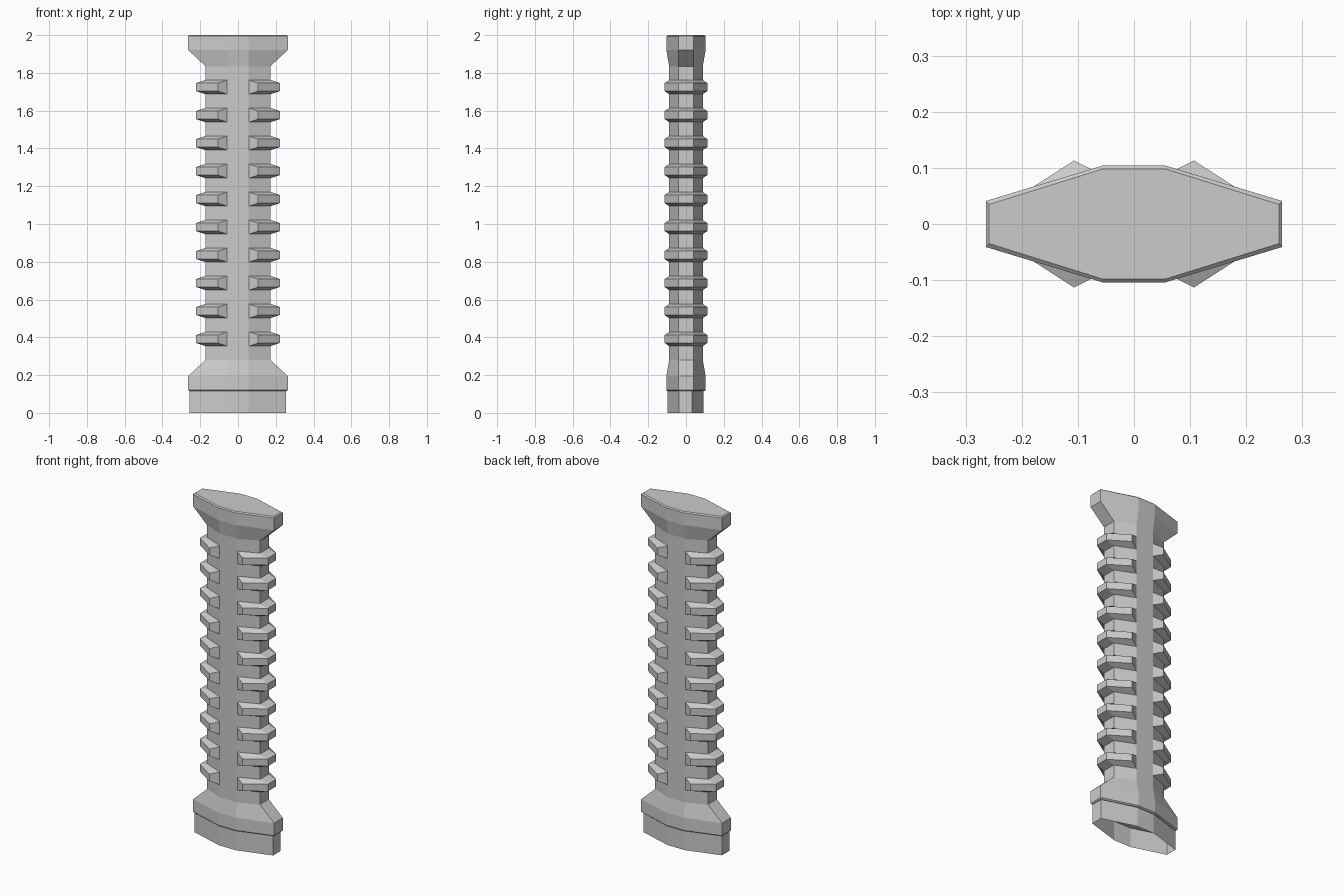
import bpy, bmesh

if "Cube" in bpy.data.objects:
    bpy.data.objects.remove(bpy.data.objects["Cube"])


def section(half_x, end_y, half_y, z, flat=0.056):
    """Eight-sided elongated outline at height z."""
    q = [(half_x, -end_y), (half_x, end_y), (flat, half_y), (-flat, half_y),
         (-half_x, end_y), (-half_x, -end_y), (-flat, -half_y), (flat, -half_y)]
    return [(x, y, z) for x, y in q]


def loft(name, rings, cap_bottom=True, cap_top=True, closed=True):
    """Skin a stack of rings with flat quads."""
    bm = bmesh.new()
    loops = [[bm.verts.new(p) for p in r] for r in rings]
    n = len(loops[0])
    for a, b in zip(loops, loops[1:]):
        for i in range(n if closed else n - 1):
            j = (i + 1) % n
            bm.faces.new((a[i], a[j], b[j], b[i]))
    if cap_bottom:
        bm.faces.new(list(reversed(loops[0])))
    if cap_top:
        bm.faces.new(loops[-1])
    bm.normal_update()
    me = bpy.data.meshes.new(name)
    bm.to_mesh(me)
    bm.free()
    ob = bpy.data.objects.new(name, me)
    bpy.context.collection.objects.link(ob)
    return ob


# Grip column with flared collar at each end
FLANGE = (0.264, 0.041, 0.104)
CAP = (0.258, 0.035, 0.098)
SHAFT = (0.172, 0.041, 0.089)
loft("grip_column", [
    section(*CAP, 0.115),
    section(*FLANGE, 0.121),
    section(*FLANGE, 0.195),
    section(*SHAFT, 0.28),
    section(*SHAFT, 1.835),
    section(*FLANGE, 1.922),
    section(*FLANGE, 1.994),
    section(*CAP, 2.0),
])

# Base skirt, open underneath
skirt = loft("base_skirt", [section(0.256, 0.035, 0.095, 0.0),
                            section(0.256, 0.035, 0.095, 0.115)],
             cap_bottom=False, cap_top=False)
skirt.location = (-0.001, -0.002, 0)

# Finger ribs: tapered bands wrapping each narrow side
inner = [(0.056, -0.088), (0.171, -0.041), (0.171, 0.041), (0.056, 0.088)]
outer = [(0.107, -0.113), (0.222, -0.039), (0.222, 0.039), (0.107, 0.113)]


def ring(pts, z):
    return [(x, y, z) for x, y in pts]


ribs = loft("finger_ribs", [ring(inner, -0.038), ring(outer, -0.021),
                            ring(outer, 0.021), ring(inner, 0.038)],
            cap_bottom=False, cap_top=False, closed=False)

# Close the two front and back ends of the band
bm = bmesh.new()
bm.from_mesh(ribs.data)
bm.verts.ensure_lookup_table()
v = bm.verts
bm.faces.new((v[0], v[4], v[8], v[12]))
bm.faces.new((v[3], v[15], v[11], v[7]))
bmesh.ops.recalc_face_normals(bm, faces=bm.faces)
if sum(f.normal.x * f.calc_center_median().x for f in bm.faces
       if abs(f.normal.x) > 0.99) < 0:
    bmesh.ops.reverse_faces(bm, faces=bm.faces)
bm.to_mesh(ribs.data)
bm.free()

# Repeat up the column and mirror to the other side
ribs.location.z = 0.391
arr = ribs.modifiers.new("stack", 'ARRAY')
arr.count = 10
arr.use_relative_offset = False
arr.use_constant_offset = True
arr.constant_offset_displace = (0, 0, 0.1482)
mir = ribs.modifiers.new("other_side", 'MIRROR')
mir.use_axis[0] = True
mir.use_mirror_merge = False
